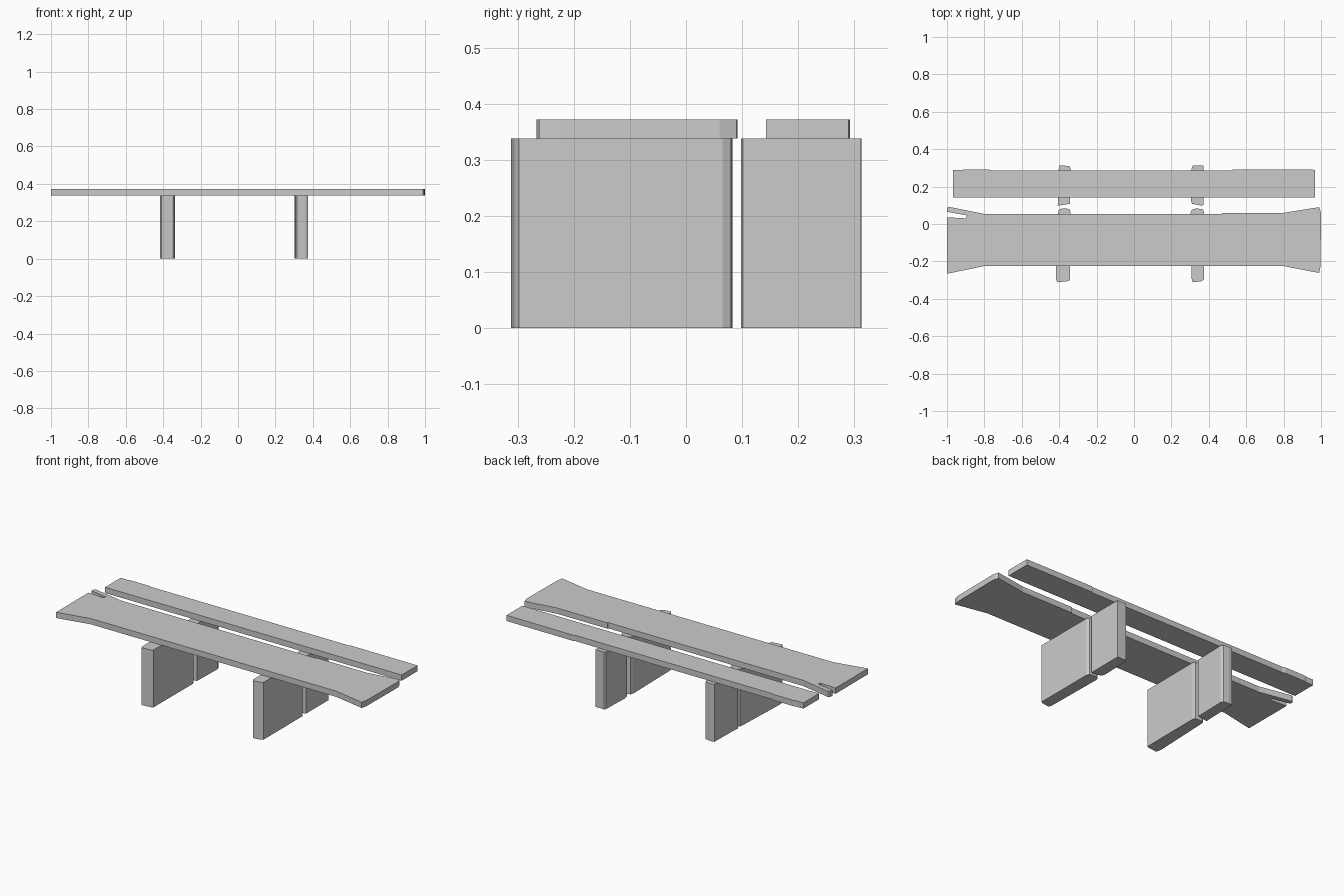
import bpy, bmesh

LEG_TOP, SEAT_TOP = 0.338, 0.372


def slab(name, outline, z0, z1):
    """Extrude a flat outline between two heights."""
    bm = bmesh.new()
    face = bm.faces.new([bm.verts.new((x, y, z0)) for x, y in outline])
    ext = bmesh.ops.extrude_face_region(bm, geom=[face])
    top = [v for v in ext["geom"] if isinstance(v, bmesh.types.BMVert)]
    bmesh.ops.translate(bm, verts=top, vec=(0, 0, z1 - z0))
    bmesh.ops.recalc_face_normals(bm, faces=bm.faces)
    mesh = bpy.data.meshes.new(name)
    bm.to_mesh(mesh)
    bm.free()
    obj = bpy.data.objects.new(name, mesh)
    bpy.context.collection.objects.link(obj)
    return obj


# Wide front plank with flared ends and a split at the back left corner
slab("wide_plank", [
    (-1.0, -0.266), (-0.8, -0.225), (0.8, -0.225), (0.99, -0.262), (0.997, -0.225),
    (1.0, 0.06), (0.99, 0.09), (0.8, 0.06), (0.47, 0.06), (0.47, 0.054), (-0.8, 0.054),
    (-0.99, 0.092), (-1.0, 0.085), (-1.0, 0.065), (-0.893, 0.046),
    (-0.90, 0.03), (-1.0, 0.036)], LEG_TOP, SEAT_TOP)

# Narrow back plank
slab("narrow_plank", [
    (-0.967, 0.143), (0.967, 0.143), (0.967, 0.29), (0.53, 0.292),
    (0.52, 0.287), (-0.76, 0.287), (-0.78, 0.292), (-0.91, 0.292), (-0.92, 0.288),
    (-0.967, 0.288)], LEG_TOP, SEAT_TOP)

# Upright supports with chipped corners
slab("left_front_leg", [
    (-0.41, -0.312), (-0.35, -0.305), (-0.342, -0.298), (-0.340, 0.065),
    (-0.346, 0.081), (-0.385, 0.083), (-0.403, 0.075), (-0.405, 0.06),
    (-0.418, -0.27), (-0.416, -0.30)], 0, LEG_TOP)
slab("right_front_leg", [
    (0.315, -0.312), (0.36, -0.306), (0.374, -0.298), (0.374, 0.065),
    (0.366, 0.08), (0.33, 0.083), (0.308, 0.075), (0.303, 0.06),
    (0.308, -0.27), (0.309, -0.30)], 0, LEG_TOP)
slab("left_back_leg", [
    (-0.408, 0.098), (-0.343, 0.108), (-0.342, 0.15), (-0.338, 0.295),
    (-0.345, 0.309), (-0.38, 0.313), (-0.402, 0.311), (-0.405, 0.15)], 0, LEG_TOP)
slab("right_back_leg", [
    (0.310, 0.108), (0.362, 0.098), (0.371, 0.102), (0.372, 0.312),
    (0.315, 0.312), (0.309, 0.305), (0.304, 0.13)], 0, LEG_TOP)
